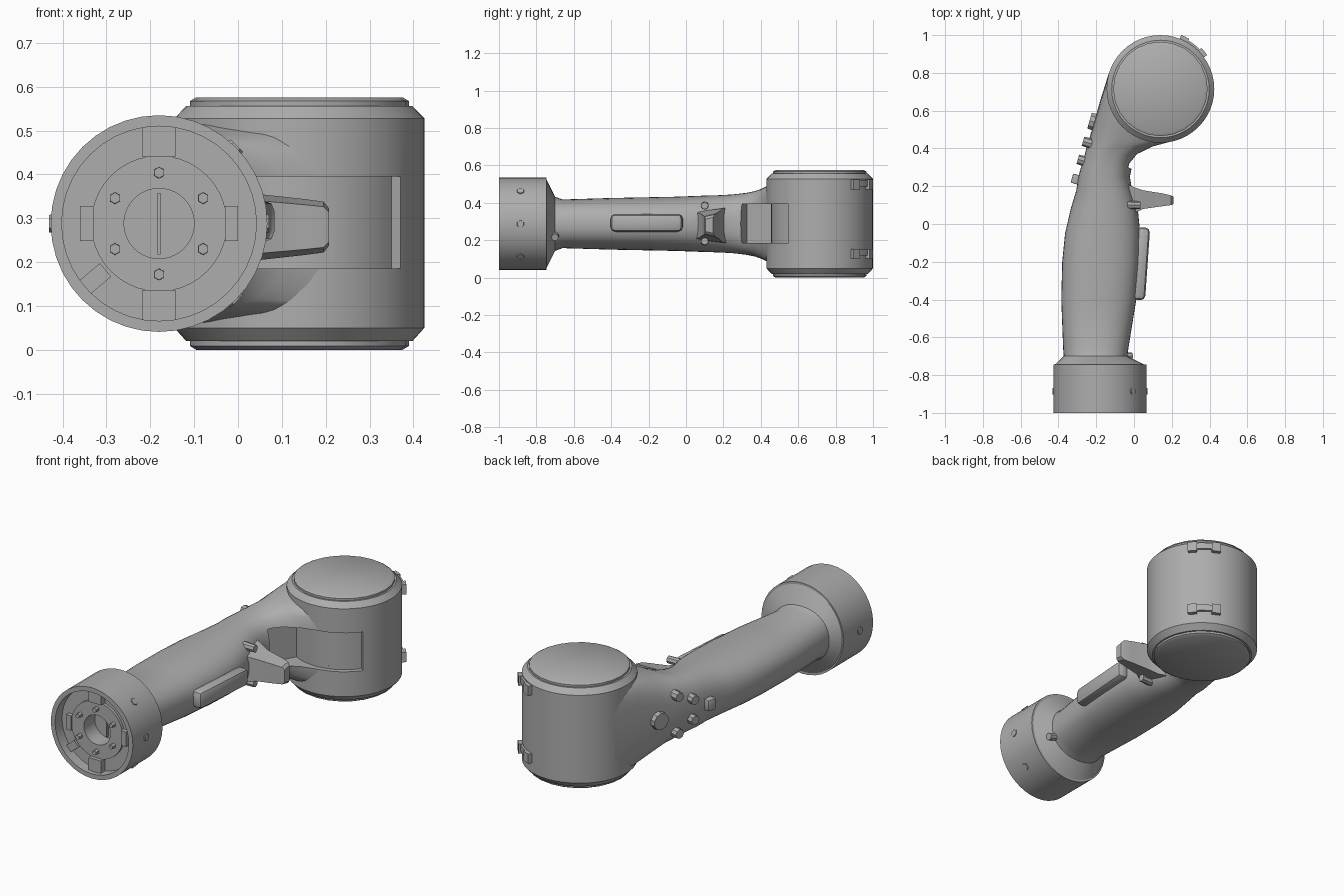
import bpy, bmesh, math
from mathutils import Vector, Matrix

cube = bpy.data.objects.get("Cube")
if cube:
    bpy.data.objects.remove(cube, do_unlink=True)

grey = bpy.data.materials.new("plain grey")
grey.use_nodes = True
grey.diffuse_color = (0.42, 0.42, 0.42, 1)
grey.node_tree.nodes["Principled BSDF"].inputs["Base Color"].default_value = grey.diffuse_color

AX, AZ = -0.18, 0.288          # handle axis
HEAD = Vector((0.14, 0.715, 0))  # head axis


def finish(name, bm, angle=35):
    bmesh.ops.recalc_face_normals(bm, faces=bm.faces)
    me = bpy.data.meshes.new(name)
    bm.to_mesh(me)
    bm.free()
    ob = bpy.data.objects.new(name, me)
    bpy.context.collection.objects.link(ob)
    me.materials.append(grey)
    smooth(ob, angle)
    return ob


def smooth(ob, angle=35):
    bpy.ops.object.select_all(action="DESELECT")
    ob.select_set(True)
    bpy.context.view_layer.objects.active = ob
    bpy.ops.object.shade_smooth_by_angle(angle=math.radians(angle))


def loft(name, rings):
    bm = bmesh.new()
    loops = [[bm.verts.new(p) for p in r] for r in rings]
    for a, b in zip(loops, loops[1:]):
        n = len(a)
        for i in range(n):
            j = (i + 1) % n
            bm.faces.new((a[i], a[j], b[j], b[i]))
    bm.faces.new(loops[0])
    bm.faces.new(loops[-1])
    return finish(name, bm)


def lathe(name, profile, place, n=32):
    rings = [[place(r * math.cos(t), r * math.sin(t), h)
              for t in (2 * math.pi * i / n for i in range(n))] for r, h in profile]
    return loft(name, rings)


def along_y(a, b, h):
    return Vector((AX + a, h, AZ + b))


def along_z(a, b, h):
    return HEAD + Vector((a, b, h))


def box(name, loc, size, rot=Matrix(), bevel=0.0):
    bm = bmesh.new()
    bmesh.ops.create_cube(bm, size=1)
    bmesh.ops.scale(bm, vec=size, verts=bm.verts)
    if bevel:
        bmesh.ops.bevel(bm, geom=bm.edges[:], offset=bevel, segments=2,
                        affect="EDGES", profile=0.5)
    bmesh.ops.transform(bm, matrix=Matrix.Translation(loc) @ rot, verts=bm.verts)
    return finish(name, bm)


def stud(name, loc, normal, r, length, n=8):
    bm = bmesh.new()
    bmesh.ops.create_cone(bm, cap_ends=True, segments=n, radius1=r,
                          radius2=r * 0.9, depth=length)
    rot = Vector(normal).to_track_quat("Z", "Y").to_matrix().to_4x4()
    bmesh.ops.transform(bm, matrix=Matrix.Translation(loc) @ rot, verts=bm.verts)
    return finish(name, bm)


def prism(name, outline, z0, z1):
    return loft(name, [[Vector((x, y, z)) for x, y in outline] for z in (z0, z1)])


# Handle: rounded sections given as y, left edge, right edge, half height, squareness
sections = [
    (-0.75, -0.425, 0.065, 0.245, 2), (-0.70, -0.372, -0.035, 0.145, 2.2),
    (-0.66, -0.375, -0.03, 0.13, 2.3), (-0.4, -0.385, 0.012, 0.138, 2.3),
    (-0.2, -0.38, 0.03, 0.142, 2.3), (-0.05, -0.365, 0.033, 0.145, 2.3),
    (0.08, -0.335, 0.02, 0.15, 2.3), (0.18, -0.305, -0.01, 0.153, 2.4),
    (0.25, -0.295, -0.022, 0.157, 2.5), (0.32, -0.275, -0.008, 0.165, 2.6),
    (0.37, -0.26, 0.03, 0.175, 2.7), (0.41, -0.25, 0.11, 0.19, 2.8),
    (0.44, -0.24, 0.22, 0.205, 2.9), (0.54, -0.211, 0.24, 0.232, 3.3),
    (0.65, -0.18, 0.24, 0.255, 4), (0.80, -0.133, 0.2, 0.265, 5)]


def section(y, xl, xr, hz, e):
    ring = []
    for i in range(40):
        t = 2 * math.pi * i / 40
        c, s = math.cos(t), math.sin(t)
        ring.append(Vector(((xl + xr) / 2 + (xr - xl) / 2 * math.copysign(abs(c) ** (2 / e), c),
                            y, AZ + hz * math.copysign(abs(s) ** (2 / e), s))))
    return ring


handle = loft("handle", [section(*s) for s in sections])

# Round head with chamfered rims and raised end caps
head = lathe("head", [(0.258, 0.02), (0.285, 0.05), (0.285, 0.528), (0.258, 0.556)], along_z, 48)
lathe("top_cap", [(0.25, 0.53), (0.25, 0.567), (0.235, 0.576)], along_z, 24)
lathe("bottom_cap", [(0.25, 0.05), (0.25, 0.009), (0.235, 0)], along_z, 24)


def arc(r0, r1, a0, a1, n=14):
    angles = [math.radians(a0 + (a1 - a0) * i / n) for i in range(n + 1)]
    pts = [(r0, a) for a in angles] + [(r1, a) for a in reversed(angles)]
    return [(HEAD.x + r * math.cos(a), HEAD.y + r * math.sin(a)) for r, a in pts]


# Shallow window swept around the front of the head
cutter = prism("window_cutter", arc(0.26, 0.45, -120, -36), 0.185, 0.395)
cutter.hide_render = True
for ob in (handle, head):
    mod = ob.modifiers.new("window", "BOOLEAN")
    mod.operation, mod.object, mod.solver = "DIFFERENCE", cutter, "EXACT"
    bpy.context.view_layer.objects.active = ob
    bpy.ops.object.modifier_apply(modifier=mod.name)
    smooth(ob)
bpy.data.objects.remove(cutter, do_unlink=True)

# Latches on the back of the head
for z in (0.13, 0.50):
    prism("latch_bar", arc(0.27, 0.296, 36, 68, 5), z - 0.012, z + 0.022)
    for a in (36, 60):
        prism("latch_tab", arc(0.27, 0.306, a, a + 9, 2), z - 0.028, z + 0.024)

# Hollow collar with a stepped socket
lathe("collar", [(0.2, -0.745), (0.247, -0.745), (0.247, -1), (0.222, -1), (0.222, -0.94),
                 (0.155, -0.94), (0.155, -0.955), (0.08, -0.955), (0.08, -0.86)], along_y, 40)
box("socket_slot", (AX, -0.865, AZ), (0.006, 0.016, 0.14))
for i in range(6):
    t = math.radians(90 + 60 * i)
    stud("socket_bolt", along_y(0.116 * math.cos(t), 0.116 * math.sin(t), -0.96),
         (0, -1, 0), 0.014, 0.04, 6)
for side in (-1, 1):
    box("socket_key", along_y(0, side * 0.187, -0.955), (0.075, 0.04, 0.07))
    box("socket_tab", along_y(side * 0.165, 0, -0.95), (0.03, 0.03, 0.08))
box("socket_stop", along_y(-0.145, -0.125, -0.945), (0.06, 0.03, 0.04),
    Matrix.Rotation(math.radians(-40), 4, "Y"))

# Collar screws
for deg in (-45, 0, 45, 180):
    t = math.radians(deg)
    d = Vector((math.cos(t), 0, math.sin(t)))
    stud("collar_screw", along_y(0, 0, -0.885) + d * 0.243, d, 0.022, 0.016, 6)

# Grip pad
box("grip_pad", (0.037, -0.21, AZ + 0.005), (0.07, 0.385, 0.095),
    Matrix.Rotation(math.radians(-4), 4, "Z"), 0.025)

# Finger guard: a tapering fin, given as x, near y, far y, half height
fin = [(-0.09, 0.03, 0.24, 0.10), (0.0, 0.055, 0.195, 0.09), (0.05, 0.08, 0.178, 0.075),
       (0.15, 0.094, 0.162, 0.064), (0.195, 0.1, 0.152, 0.058), (0.208, 0.105, 0.145, 0.042)]
loft("finger_guard", [[Vector((x, y, 0.28 + s * h)) for y, s in
                       ((y0, -0.8), (y1, -1), (y1, 1), (y0, 0.8))] for x, y0, y1, h in fin])
for z in (0.195, 0.385):
    stud("guard_screw", (-0.0, 0.10, z), (1, 0, 0), 0.022, 0.07)
stud("base_screw", (-0.035, -0.70, 0.222), (1, 0, -0.3), 0.022, 0.05)

# Thumb controls on the slanted right flank
flank = Vector((-0.96, 0.28, 0))


def on_flank(y, dz):
    return Vector((-0.31 + 0.29 * (y - 0.2), y, AZ + dz))


stud("main_button", on_flank(0.54, 0), flank, 0.05, 0.05, 10)
for s in (-1, 1):
    stud("outer_button", on_flank(0.43, s * 0.1) - flank * 0.012, flank, 0.028, 0.08)
    stud("inner_button", on_flank(0.335, s * 0.055), flank, 0.028, 0.055)
box("thumb_switch", on_flank(0.235, 0), (0.06, 0.05, 0.06),
    Matrix.Rotation(math.radians(-16), 4, "Z"), 0.005)
